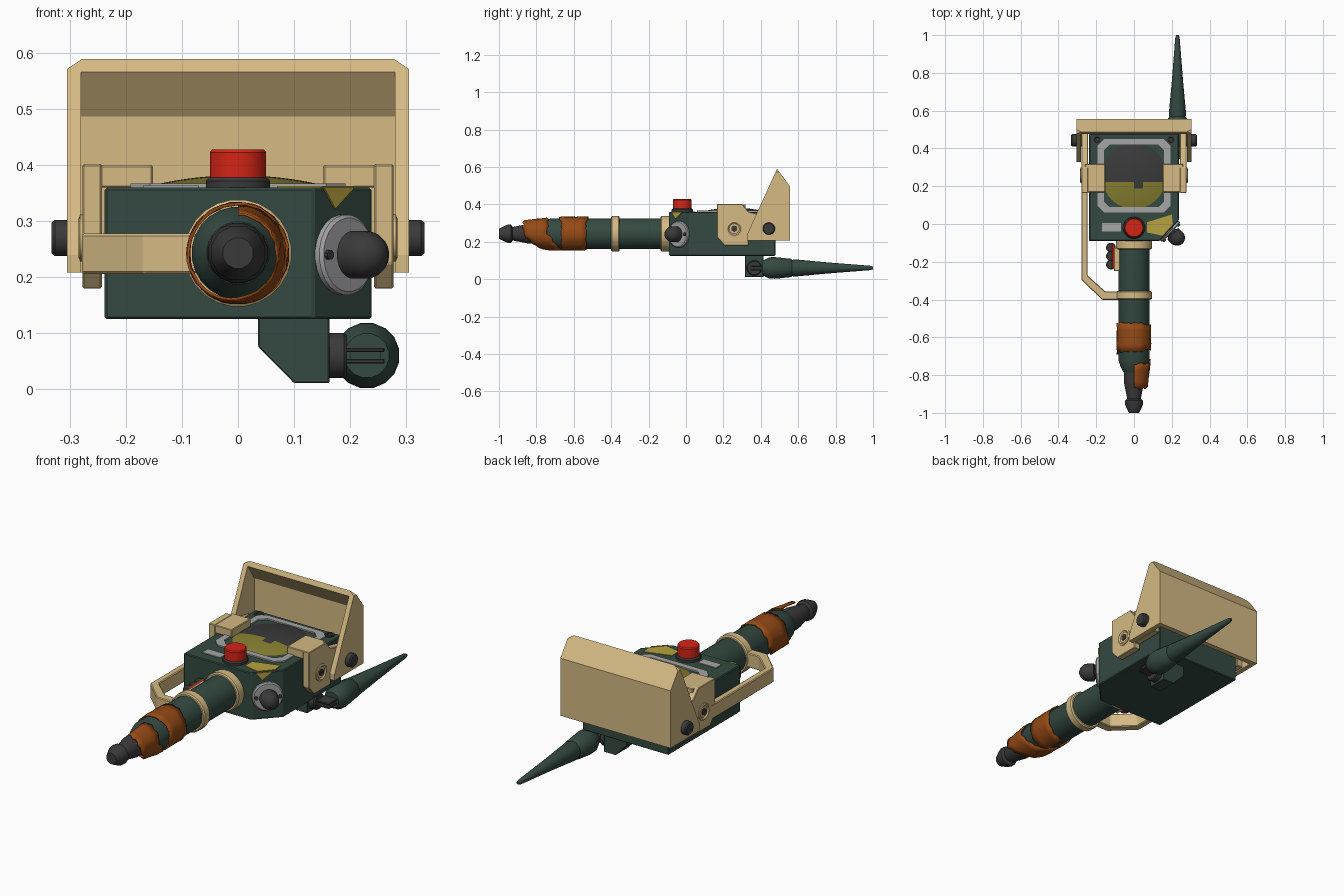
import bpy, bmesh, math, random
from mathutils import Vector, Matrix

if "Cube" in bpy.data.objects:
    bpy.data.objects.remove(bpy.data.objects["Cube"])
random.seed(3)

def mat(name, c):
    m = bpy.data.materials.new(name)
    m.diffuse_color = (*c, 1)
    m.use_nodes = True
    m.node_tree.nodes["Principled BSDF"].inputs["Base Color"].default_value = m.diffuse_color
    return m

GREEN = mat("dark green", (0.034, 0.068, 0.053))
CREAM = mat("sand cream", (0.66, 0.49, 0.23))
ORANGE = mat("rust orange", (0.30, 0.068, 0.008))
RED = mat("red", (0.66, 0.018, 0.008))
DARK = mat("charcoal", (0.042, 0.042, 0.043))
GREY = mat("light grey", (0.38, 0.38, 0.39))
OLIVE = mat("olive glass", (0.24, 0.21, 0.03))
YELLOW = mat("yellow", (0.47, 0.36, 0.05))

def finish(name, bm, m, bevel=0, smooth=False):
    bmesh.ops.recalc_face_normals(bm, faces=bm.faces)
    me = bpy.data.meshes.new(name)
    bm.to_mesh(me)
    bm.free()
    ob = bpy.data.objects.new(name, me)
    bpy.context.collection.objects.link(ob)
    me.materials.append(m)
    if bevel:
        b = ob.modifiers.new("bevel", 'BEVEL')
        b.width, b.segments, b.limit_method = bevel, 1, 'ANGLE'
    if smooth:
        bpy.ops.object.select_all(action='DESELECT')
        ob.select_set(True)
        bpy.context.view_layer.objects.active = ob
        bpy.ops.object.shade_smooth_by_angle(angle=math.radians(35))
    return ob

def prism(name, pts, axis, lo, hi, m, bevel=0):
    """Extrude a 2D outline along an axis from lo to hi."""
    put = {'x': lambda a, b, t: (t, a, b), 'y': lambda a, b, t: (a, t, b),
           'z': lambda a, b, t: (a, b, t)}[axis]
    bm = bmesh.new()
    A = [bm.verts.new(put(a, b, lo)) for a, b in pts]
    B = [bm.verts.new(put(a, b, hi)) for a, b in pts]
    bm.faces.new(A)
    bm.faces.new(B)
    for i in range(len(pts)):
        j = (i + 1) % len(pts)
        bm.faces.new((A[i], A[j], B[j], B[i]))
    return finish(name, bm, m, bevel)

def box(name, x, y, z, m, bevel=0):
    return prism(name, [(x[0], y[0]), (x[1], y[0]), (x[1], y[1]), (x[0], y[1])], 'z', z[0], z[1], m, bevel)

def lathe(name, prof, origin, direction, m, segs=24):
    """Spin a (radius, distance) profile around a direction."""
    M = Matrix.Translation(origin) @ Vector(direction).to_track_quat('Z', 'Y').to_matrix().to_4x4()
    bm = bmesh.new()
    rings = []
    for r, t in prof:
        rings.append([bm.verts.new(M @ Vector((r * math.cos(a), r * math.sin(a), t)))
                      for a in (2 * math.pi * (i + .5) / segs for i in range(segs))])
    for p, q in zip(rings, rings[1:]):
        for i in range(segs):
            j = (i + 1) % segs
            bm.faces.new((p[i], p[j], q[j], q[i]))
    bm.faces.new(rings[0])
    bm.faces.new(rings[-1])
    return finish(name, bm, m, smooth=True)

def cut(ob, cutter):
    md = ob.modifiers.new("cut", 'BOOLEAN')
    md.operation, md.object, md.solver = 'DIFFERENCE', cutter, 'EXACT'
    cutter.hide_render = True
    cutter.hide_viewport = True

def chamfered(x, y0, y1, c):
    return [(-x + c, y0), (x - c, y0), (x, y0 + c), (x, y1 - c), (x - c, y1), (-x + c, y1), (-x, y1 - c), (-x, y0 + c)]

# main housing, with one cut front corner
prism("housing", [(-.238, -.09), (.135, -.09), (.238, .02), (.238, .478), (-.238, .478)],
      'z', .125, .36, GREEN, .004)

# screen frame, domed screen with a lower olive part
frame = prism("screen_frame", chamfered(.192, .06, .45, .035), 'z', .355, .367, GREY)
cut(frame, prism("frame_cutter", chamfered(.16, .09, .42, .03), 'z', .3, .42, GREY))
bm = bmesh.new()
N = 20
grid = [[bm.verts.new((-.162 + .324 * i / N, .088 + .334 * j / N,
         .357 + .025 * max(0, 1 - .8 * ((2 * i / N - 1) ** 2 + (2 * j / N - 1) ** 2)))) for i in range(N + 1)]
        for j in range(N + 1)]
for j in range(N):
    for i in range(N):
        f = bm.faces.new((grid[j][i], grid[j][i + 1], grid[j + 1][i + 1], grid[j + 1][i]))
        f.material_index = 1 if f.calc_center_median().y < .215 - (.03 if 9 < i < 13 else 0) else 0
screen = finish("screen", bm, DARK, smooth=True)
screen.data.materials.append(OLIVE)
for s in (-1, 1):
    lathe("corner_screw", [(.023, 0), (.023, .008), (.014, .008), (.012, .004)], (s * .195, .446, .358), (0, 0, 1), DARK, 12)

# top controls and decals
lathe("button_collar", [(.058, 0), (.058, .012), (.052, .018)], (0, -.02, .36), (0, 0, 1), DARK)
lathe("red_button", [(.051, 0), (.051, .045), (.047, .05)], (0, -.02, .378), (0, 0, 1), RED, 20)
box("label_plate", (-.17, -.07), (-.04, .005), (.358, .364), GREY)
prism("warning_patch", [(.07, .01), (.2, .05), (.206, .0), (.152, -.062), (.07, -.045)], 'z', .358, .363, YELLOW)

# side selector on the cut corner
n = Vector((.73, -.683, 0))
c = Vector((.187, -.035, .24))
u = Vector((.683, .73, 0))
bm = bmesh.new()
tri = [bm.verts.new(Vector((.187, -.035, z)) + u * d + n * .002) for d, z in ((-.055, .36), (.025, .36), (-.025, .322))]
bm.faces.new(tri)
tip = finish("warning_patch_corner", bm, YELLOW)
tip.modifiers.new("thick", 'SOLIDIFY').thickness = .004
lathe("selector_disc", [(.072, -.005), (.072, .01), (.066, .015)], c, n, GREY)
lathe("selector_knob", [(.03, 0), (.03, .02), (.043, .026)] +
      [(.043 * math.cos(a), .055 + .043 * math.sin(a)) for a in (0, .35, .7, 1.05, 1.35, 1.5)], c, n, DARK, 20)
for s in (-1, 1):
    lathe("selector_screw", [(.009, 0), (.009, .022)], c + u * s * .055, n, DARK, 8)

# side clamps with raised screw rings, and hood pivots
side = [(.165, .225), (.205, .18), (.335, .18), (.335, .21), (.48, .21), (.48, .33), (.335, .36),
        (.30, .402), (.165, .402)]
for s in (-1, 1):
    lo, hi = sorted((s * .243, s * .278))
    prism("clamp_side", side, 'x', lo, hi, CREAM, .003)
    lo, hi = sorted((s * .152, s * .26))
    box("clamp_top", (lo, hi), (.168, .318), (.36, .40), CREAM, .003)
    lathe("clamp_ring", [(.042, 0), (.042, .006), (.034, .009), (.027, .003)], (s * .276, .258, .27), (s, 0, 0), CREAM)
    lathe("clamp_screw", [(.018, 0), (.018, .007)], (s * .276, .258, .27), (s, 0, 0), DARK, 6)
    lathe("hood_pivot", [(.033, 0), (.033, .048), (.028, .054)], (s * .279, .443, .27), (s, 0, 0), DARK, 16)

# sun hood: solid wedge, cut hollow and with trimmed top corners
hood = prism("sun_hood", [(.327, .208), (.557, .208), (.557, .495), (.487, .59), (.327, .24)], 'x', -.305, .305, CREAM)
cut(hood, prism("hood_hollow", [(.2, .15), (.53, .15), (.53, .487), (.476, .567), (.2, .567)], 'x', -.28, .28, CREAM))
for s in (-1, 1):
    cut(hood, prism("hood_corner_cutter", [(s * .305, .572), (s * .32, .558), (s * .32, .61), (s * .26, .61), (s * .278, .59)],
                    'y', .2, .7, CREAM))

# grip shaft, rings, cable boot
ax, fwd = Vector((0, 0, .243)), (0, -1, 0)
lathe("shaft", [(.083, .05), (.083, .72), (.072, .755), (.056, .785)], ax, fwd, GREEN)
for a, b in ((.085, .135), (.355, .40)):
    lathe("shaft_ring", [(.09, a), (.096, a + .005), (.096, b - .005), (.09, b)], ax, fwd, CREAM)
lathe("cable_boot", [(.056, .75), (.054, .84), (.037, .925), (.034, .94)], ax, fwd, DARK, 16)
lathe("boot_tip", [(.034, .925), (.05, .935), (.05, .955), (.028, 1.0)], ax, fwd, DARK, 12)

# spiral tape: one full wrap, then a descending turn
def tape_y(t):
    return -.60 if t < .75 else -.60 - .205 * min(1, (t - .75) / .5)
def tape_r(y):
    return .089 if y > -.70 else .089 - (-.70 - y) * .12
bm = bmesh.new()
rows = []
S = 60
for i in range(S + 1):
    t = 1.5 * i / S
    a = -math.pi / 2 + 2 * math.pi * t
    w = .065 + random.uniform(-.006, .006) + (.012 if .4 < t < .8 else 0)
    row = []
    for k in range(5):
        y = tape_y(t) + w * (k / 2 - 1)
        r = tape_r(y) + random.uniform(-.001, .0025) + .002 * min(t, 1)
        row.append(bm.verts.new((r * math.cos(a), y, .243 + r * math.sin(a))))
    rows.append(row)
for p, q in zip(rows, rows[1:]):
    for k in range(4):
        bm.faces.new((p[k], p[k + 1], q[k + 1], q[k]))
tape = finish("wrapped_tape", bm, ORANGE, smooth=True)
tape.modifiers.new("thick", 'SOLIDIFY').thickness = .005

# hand guard bar on the left
prism("guard_bar", [(-.279, .2), (-.279, -.295), (-.168, -.402), (-.06, -.402), (-.06, -.357), (-.152, -.357),
                    (-.246, -.272), (-.246, .2)], 'z', .206, .278, CREAM, .004)

# trigger on the shaft's left side
box("trigger_base", (-.107, -.07), (-.25, -.125), (.212, .274), CREAM, .004)
box("trigger_plate", (-.118, -.10), (-.235, -.11), (.215, .271), RED, .003)
for i in range(3):
    lathe("trigger_bump", [(.022, -.026), (.026, -.02), (.026, .02), (.022, .026)], (-.122, -.125 - i * .045, .243), (0, 0, 1), DARK, 12)

# antenna: foot block, hinge, tapered rod
prism("antenna_block", [(.036, .13), (.036, .076), (.1, .011), (.163, .011), (.163, .13)], 'y', .315, .415, GREEN, .002)
lathe("antenna_hinge", [(.041, 0), (.041, .026), (.036, .032)], (.163, .365, .06), (1, 0, 0), DARK, 16)
for dz in (-.01, .01):
    box("hinge_fork", (.19, .262), (.345, .42), (.056 + dz, .064 + dz), DARK, .002)
box("hinge_tongue", (.2, .255), (.36, .43), (.054, .066), GREEN)
lathe("antenna", [(.04, .41), (.058, .445), (.059, .475), (.05, .56), (.044, .568), (.047, .58), (.03, .76),
                  (.012, .985), (.007, 1.0)], (.23, 0, .06), (0, 1, 0), GREEN, 16)
